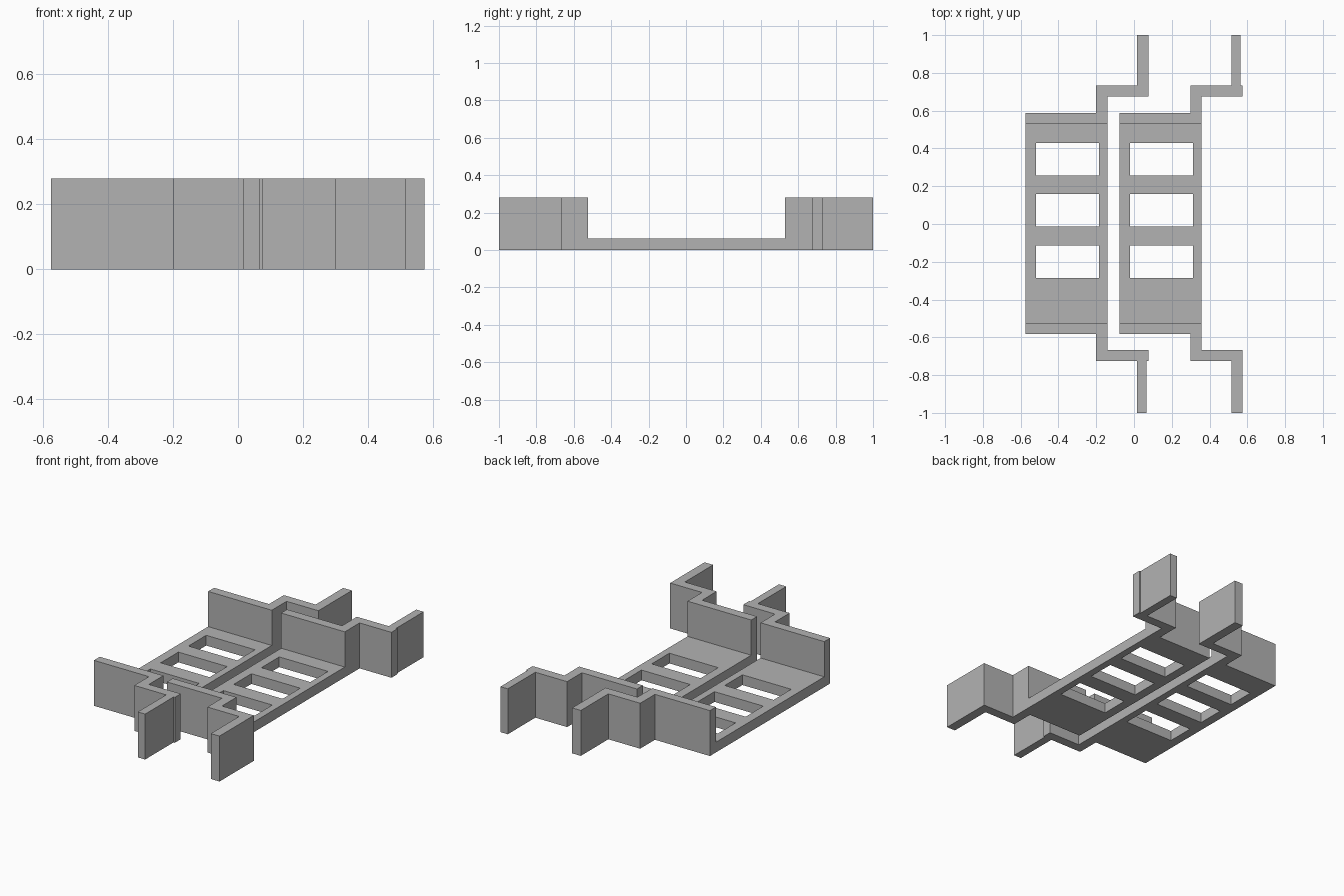
import bpy, bmesh

cube = bpy.data.objects.get("Cube")
if cube:
    bpy.data.objects.remove(cube, do_unlink=True)

HEIGHT, FLOOR = 0.28, 0.063
grey = bpy.data.materials.new("plain grey")
grey.use_nodes = True
colour = (0.45, 0.45, 0.45, 1)
grey.diffuse_color = colour
grey.node_tree.nodes["Principled BSDF"].inputs["Base Color"].default_value = colour


def finish(name, bm, height):
    """Extrude the flat faces upward and make the object."""
    flat = list(bm.faces)
    made = bmesh.ops.extrude_face_region(bm, geom=flat, use_keep_orig=True)
    top = [v for v in made["geom"] if isinstance(v, bmesh.types.BMVert)]
    bmesh.ops.translate(bm, vec=(0, 0, height), verts=top)
    bmesh.ops.recalc_face_normals(bm, faces=bm.faces)
    mesh = bpy.data.meshes.new(name)
    bm.to_mesh(mesh)
    bm.free()
    mesh.materials.append(grey)
    obj = bpy.data.objects.new(name, mesh)
    bpy.context.collection.objects.link(obj)


def slotted_floor(name, x0):
    # Grid of cells, leaving out the three windows
    xs = [x0, x0 + 0.057, x0 + 0.39, x0 + 0.434]
    ys = [-0.525, -0.285, -0.113, -0.013, 0.159, 0.257, 0.43, 0.53]
    bm = bmesh.new()
    grid = [[bm.verts.new((x, y, 0)) for x in xs] for y in ys]
    for j in range(len(ys) - 1):
        for i in range(len(xs) - 1):
            if i == 1 and j % 2 == 1:
                continue
            bm.faces.new((grid[j][i], grid[j][i + 1], grid[j + 1][i + 1], grid[j + 1][i]))
    finish(name, bm, FLOOR)


def stepped_wall(name, x0, side, leg):
    # Constant-height wall: panel, neck, cross piece and end leg
    inner, outer, near, far = (0.53, 0.588, 0.674, 0.732) if side > 0 else (0.525, 0.582, 0.666, 0.724)
    neck, edge, out, tip = x0 + 0.375, x0 + 0.434, x0 + 0.592, x0 + 0.651
    path = [(x0, inner), (edge, inner), (edge, near), (tip, near)]
    if leg < tip - out:
        path += [(tip, far), (out + leg, far)]
    path += [(out + leg, 1), (out, 1), (out, far), (neck, far), (neck, outer), (x0, outer)]
    bm = bmesh.new()
    bm.faces.new([bm.verts.new((x, y * side, 0)) for x, y in path])
    finish(name, bm, HEIGHT)


# Two matching brackets side by side, with the narrower legs on opposite ends
for label, x0, back_leg, front_leg in (("right", -0.575, 0.059, 0.05), ("left", -0.077, 0.05, 0.059)):
    slotted_floor(label + "_slotted_floor", x0)
    stepped_wall(label + "_back_wall", x0, 1, back_leg)
    stepped_wall(label + "_front_wall", x0, -1, front_leg)
